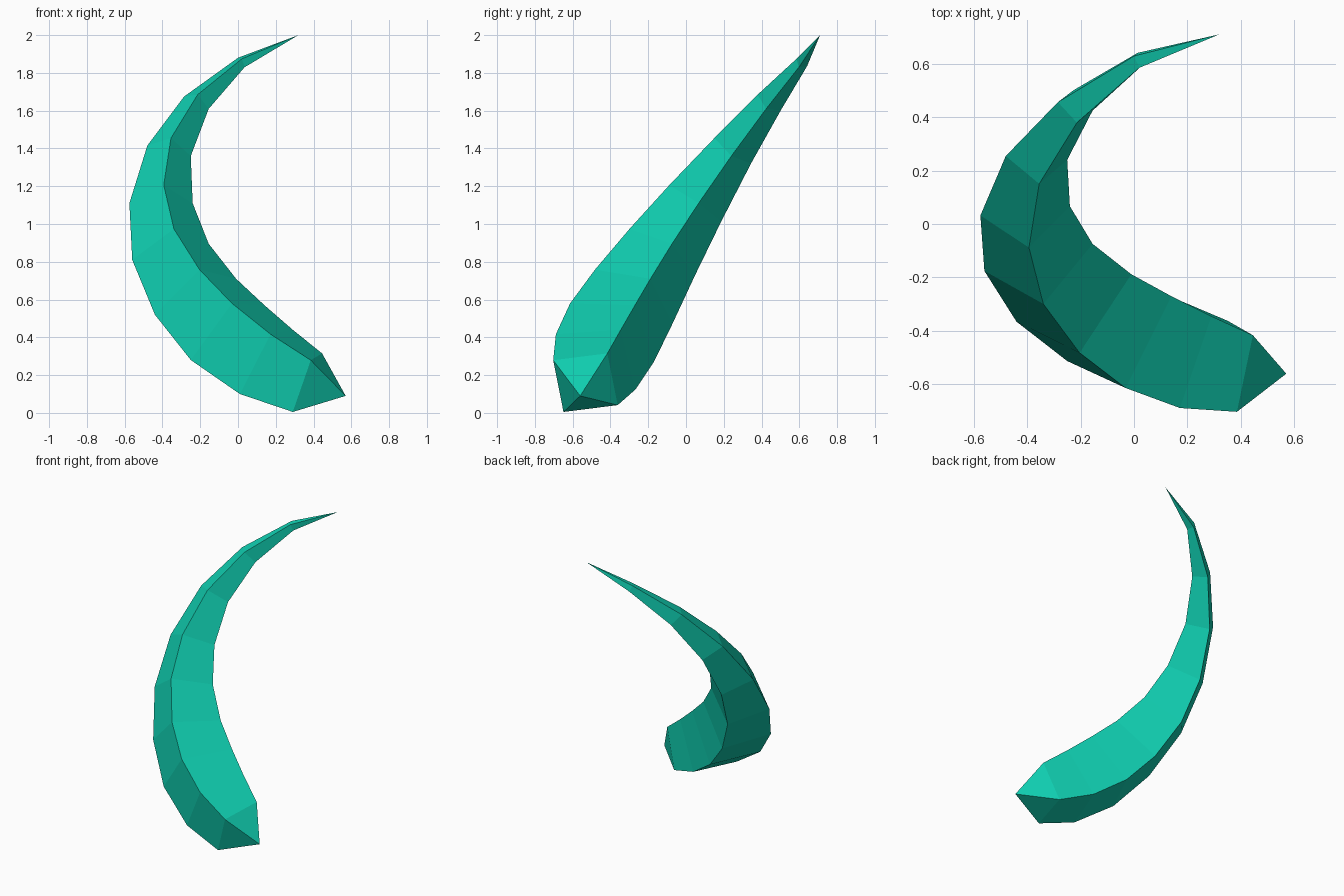
import bpy
import bmesh
from mathutils import Vector

cube = bpy.data.objects.get("Cube")
if cube:
    bpy.data.objects.remove(cube, do_unlink=True)

# The horn bends inside one leaning plane, given by its normal
LEAN = Vector((0.085, -0.8175, 0.57)).normalized()
PLANE_POINT = Vector((0.3675, -0.5325, 0.16))


def on_plane(x, z):
    """Place a front-profile point on the leaning plane."""
    point = Vector((x, 0.0, z))
    point.y = LEAN.dot(PLANE_POINT - point) / LEAN.y
    return point


def make_material(name, colour):
    material = bpy.data.materials.new(name)
    material.use_nodes = True
    material.diffuse_color = colour
    shader = next(n for n in material.node_tree.nodes if n.type == "BSDF_PRINCIPLED")
    shader.inputs["Base Color"].default_value = colour
    return material


# Front profile (x, z) of the outer and inner ridges, from root to tip
outer_ridge = [(0.29, 0.005), (0.01, 0.1), (-0.25, 0.28), (-0.44, 0.52), (-0.56, 0.81),
               (-0.575, 1.11), (-0.48, 1.415), (-0.285, 1.675), (0, 1.88)]
inner_ridge = [(0.445, 0.315), (0.29, 0.44), (0.14, 0.57), (-0.01, 0.71), (-0.155, 0.895),
               (-0.24, 1.11), (-0.25, 1.36), (-0.155, 1.61), (0.035, 1.83)]

bm = bmesh.new()

# Square sections, with one corner on each ridge and two off the plane
rings = []
for outer_xz, inner_xz in zip(outer_ridge, inner_ridge):
    outer, inner = on_plane(*outer_xz), on_plane(*inner_xz)
    middle = (outer + inner) / 2
    side = LEAN * (outer - inner).length / 2
    corners = (outer, middle + side, inner, middle - side)
    rings.append([bm.verts.new(corner) for corner in corners])

# Four walls between neighbouring sections
for lower, upper in zip(rings, rings[1:]):
    for i in range(4):
        j = (i + 1) % 4
        bm.faces.new((lower[i], lower[j], upper[j], upper[i]))

# Pointed root and sharp tip
root = bm.verts.new(on_plane(0.57, 0.09))
tip = bm.verts.new((0.32, 0.71, 2.0))
for ring, apex in ((rings[0], root), (rings[-1], tip)):
    for i in range(4):
        bm.faces.new((ring[i], ring[(i + 1) % 4], apex))

bmesh.ops.recalc_face_normals(bm, faces=bm.faces)
mesh = bpy.data.meshes.new("curved_horn")
bm.to_mesh(mesh)
bm.free()

mesh.materials.append(make_material("teal", (0.005, 0.61, 0.43, 1.0)))
horn = bpy.data.objects.new("curved_horn", mesh)
bpy.context.collection.objects.link(horn)
